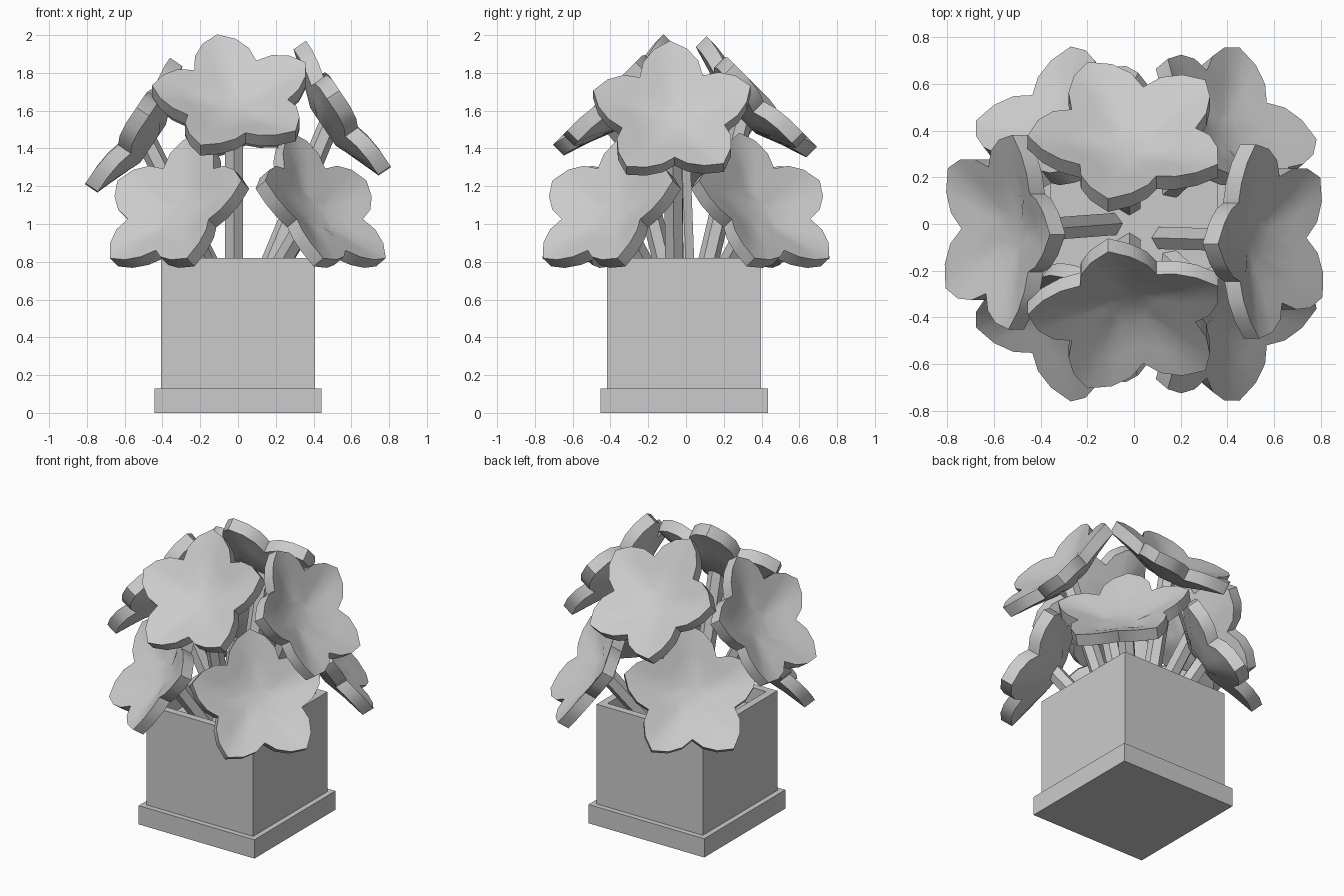
import bpy
import bmesh
from math import sin, cos, radians
from mathutils import Vector, Matrix

cube = bpy.data.objects.get("Cube")
if cube:
    bpy.data.objects.remove(cube, do_unlink=True)

grey = bpy.data.materials.new("plain_grey")
grey.use_nodes = True
grey.diffuse_color = (0.6, 0.6, 0.6, 1)
grey.node_tree.nodes["Principled BSDF"].inputs["Base Color"].default_value = (0.6, 0.6, 0.6, 1)


def smooth(obj, degrees):
    bpy.ops.object.select_all(action="DESELECT")
    obj.select_set(True)
    bpy.context.view_layer.objects.active = obj
    bpy.ops.object.shade_smooth_by_angle(angle=radians(degrees))


def block(half, center_y, bottom, top):
    """Square block as a bmesh, so it can be cut before finishing."""
    bm = bmesh.new()
    size = Matrix.Diagonal((2 * half, 2 * half, top - bottom, 1))
    place = Matrix.Translation((0, center_y, (bottom + top) / 2))
    bmesh.ops.create_cube(bm, size=1, matrix=place @ size)
    bm.normal_update()
    return bm


def finish(name, bm):
    mesh = bpy.data.meshes.new(name)
    bmesh.ops.recalc_face_normals(bm, faces=bm.faces)
    bm.to_mesh(mesh)
    bm.free()
    obj = bpy.data.objects.new(name, mesh)
    bpy.context.collection.objects.link(obj)
    mesh.materials.append(grey)
    return obj


# Planter: plinth and hollow square pot with a sunken soil surface
finish("pot_plinth", block(0.443, -0.01, 0, 0.13))
pot = block(0.407, -0.01, 0.13, 0.82)
top = max(pot.faces, key=lambda f: f.calc_center_median().z)
bmesh.ops.inset_individual(pot, faces=[top], thickness=0.05, use_even_offset=True)
# A second, zero-width inset forms the inner walls once the soil is lowered
bmesh.ops.inset_individual(pot, faces=[top], thickness=0, use_even_offset=True)
bmesh.ops.translate(pot, verts=top.verts, vec=(0, 0, -0.12))
finish("pot", pot)

# One petal's outline: angle, radius, height of the rim
PETAL = [(-36, 0.285, -0.03), (-25, 0.345, -0.01), (-13, 0.395, 0),
         (0, 0.438, 0), (13, 0.395, 0), (25, 0.345, -0.01)]
THICKNESS = 0.08


def flower_mesh(spin):
    """Five joined petals dished toward the middle; local z is the face normal."""
    outline = [(radians(a + 72 * p + spin), r, z) for p in range(5) for a, r, z in PETAL]
    bm = bmesh.new()

    def ring(scale, sink, rim_share, drop):
        return [bm.verts.new((cos(a) * r * scale, sin(a) * r * scale,
                              z * rim_share - sink - drop + 0.03)) for a, r, z in outline]

    levels = [(0.3, 0.1, 0), (0.65, 0.045, 0.8), (1, 0, 1)]
    rings = [ring(*lv, 0) for lv in levels] + [ring(*lv, THICKNESS) for lv in reversed(levels)]
    n = len(outline)
    for a, b in zip(rings, rings[1:]):
        for i in range(n):
            j = (i + 1) % n
            bm.faces.new((a[i], b[i], b[j], a[j]))
    bm.faces.new(rings[0])
    bm.faces.new(rings[-1])
    return bm


def stem(name, start, end):
    """Straight six-sided rod between two points."""
    bm = bmesh.new()
    axis = end - start
    place = Matrix.Translation((start + end) / 2) @ axis.to_track_quat("Z", "Y").to_matrix().to_4x4()
    bmesh.ops.create_cone(bm, cap_ends=True, segments=6, radius1=0.055, radius2=0.055,
                          depth=axis.length, matrix=place)
    finish(name, bm)


def flower(name, center, azimuth, tilt, spin, base):
    az, el = radians(azimuth), radians(tilt)
    out = Vector((cos(az), sin(az), 0))
    normal = out * cos(el) + Vector((0, 0, sin(el)))
    up = Vector((0, 0, cos(el))) - out * sin(el)
    frame = Matrix((up, normal.cross(up), normal)).transposed().to_4x4()
    bm = flower_mesh(spin)
    bm.transform(Matrix.Translation(center) @ frame)
    smooth(finish(name + "_flower", bm), 38)
    # Stem leans from the soil to the back of the bloom
    stem(name + "_stem", Vector((*base, 0.64)), Vector(center) - normal * 0.12)


# Upper blooms facing the four sides
flower("front_upper", (-0.02, -0.40, 1.68), -90, 45, 12, (-0.02, -0.08))
flower("back_upper", (-0.02, 0.39, 1.67), 90, 45, -12, (-0.02, 0.08))
flower("left_upper", (0.58, -0.07, 1.59), 0, 34, 2, (0.11, -0.06))
flower("right_upper", (-0.58, -0.03, 1.50), 180, 34, -2, (-0.08, 0))

# Lower blooms at the corners, mirrored front to back
for row, s in (("front", -1), ("back", 1)):
    flower(row + "_left_lower", (0.45, 0.42 * s, 1.1), 40 * s, 33, 0, (0.14, 0.14 * s))
    flower(row + "_right_lower", (-0.34, 0.43 * s, 1.1), 128 * s, 33, 0, (-0.12, 0.14 * s))
